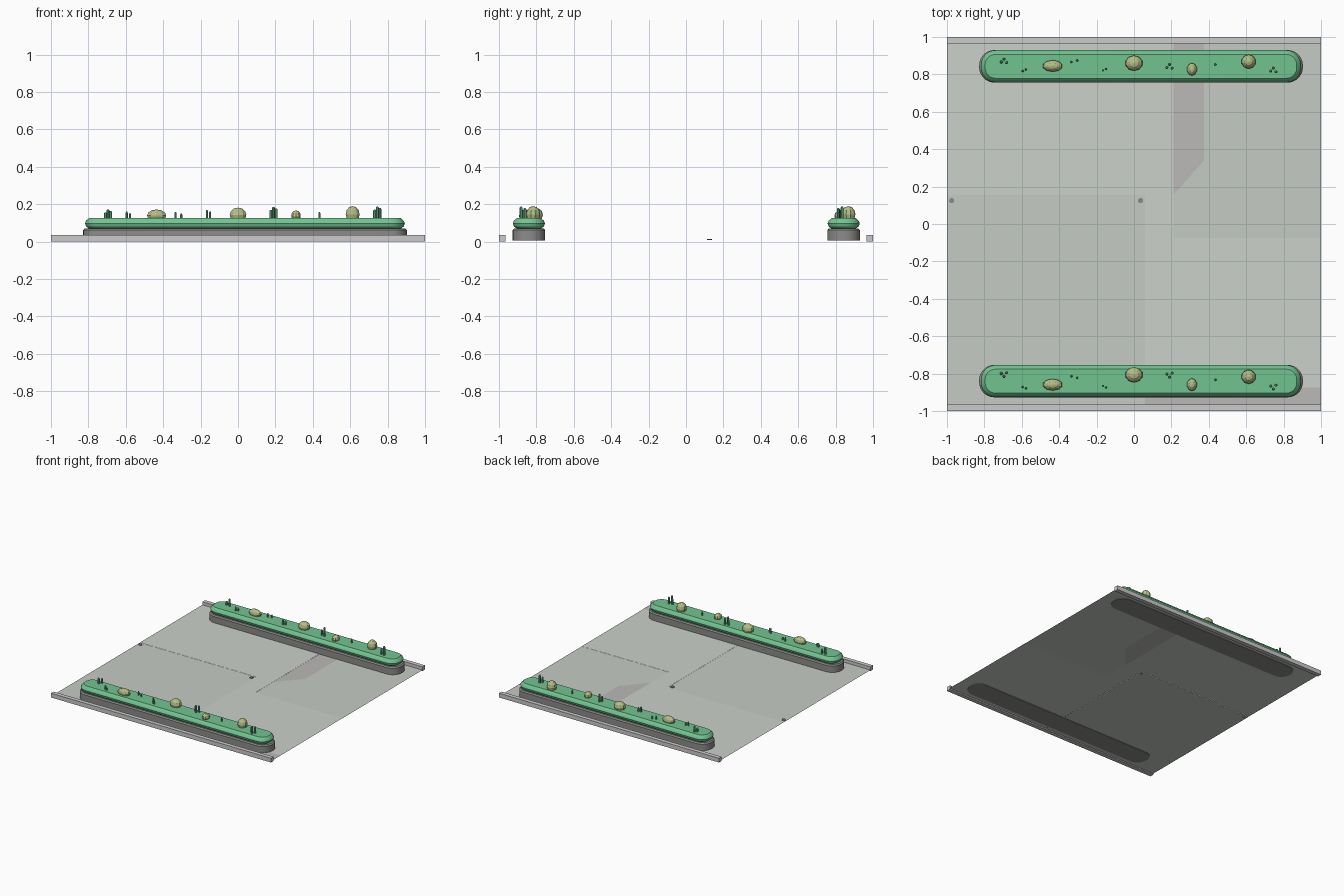
import bpy, bmesh, math
from mathutils import Matrix, Vector

if "Cube" in bpy.data.objects:
    bpy.data.objects.remove(bpy.data.objects["Cube"])


def material(name, color):
    m = bpy.data.materials.new(name)
    m.diffuse_color = (*color, 1)
    m.use_nodes = True
    m.node_tree.nodes["Principled BSDF"].inputs["Base Color"].default_value = m.diffuse_color
    return m


PAVING = material("paving", (0.60, 0.64, 0.59))
PAVING_ALT = material("paving_alt", (0.56, 0.60, 0.55))
ASPHALT = material("asphalt", (0.50, 0.49, 0.48))
STONE = material("dark_stone", (0.26, 0.26, 0.25))
GRASS = material("grass", (0.17, 0.55, 0.28))
STEM = material("stem", (0.14, 0.46, 0.25))
BUSH = material("bush", (0.45, 0.52, 0.24))


def finish(name, bm, mat=None, smooth=False):
    bmesh.ops.recalc_face_normals(bm, faces=bm.faces[:])
    me = bpy.data.meshes.new(name)
    bm.to_mesh(me)
    bm.free()
    ob = bpy.data.objects.new(name, me)
    bpy.context.collection.objects.link(ob)
    if mat:
        me.materials.append(mat)
    if smooth:
        bpy.context.view_layer.objects.active = ob
        ob.select_set(True)
        bpy.ops.object.shade_smooth_by_angle(angle=math.radians(30))
        ob.select_set(False)
    return ob


def panel(name, pts, z, mat):
    bm = bmesh.new()
    f = bm.faces.new([bm.verts.new((x, y, z)) for x, y in pts])
    f.normal_update()
    me = bpy.data.meshes.new(name)
    bm.to_mesh(me)
    bm.free()
    me.materials.append(mat)
    ob = bpy.data.objects.new(name, me)
    bpy.context.collection.objects.link(ob)


def rect(x0, x1, y0, y1):
    return [(x0, y0), (x1, y0), (x1, y1), (x0, y1)]


def outline(x0, x1, y0, y1, r, n=7):
    pts = []
    for cx, cy, a in ((x1 - r, y1 - r, 0), (x0 + r, y1 - r, 90),
                      (x0 + r, y0 + r, 180), (x1 - r, y0 + r, 270)):
        for i in range(n + 1):
            t = math.radians(a + 90 * i / n)
            pts.append((cx + r * math.cos(t), cy + r * math.sin(t)))
    return pts


def loft(name, bounds, r, levels, mat):
    """Rounded bar: each level is (inset, z)."""
    x0, x1, y0, y1 = bounds
    bm = bmesh.new()
    rings = [[bm.verts.new((x, y, z)) for x, y in
              outline(x0 + d, x1 - d, y0 + d, y1 - d, r - d)] for d, z in levels]
    n = len(rings[0])
    for a, b in zip(rings, rings[1:]):
        for i in range(n):
            bm.faces.new((a[i], a[(i + 1) % n], b[(i + 1) % n], b[i]))
    bm.faces.new(rings[0])
    bm.faces.new(rings[-1])
    finish(name, bm, mat, True)


# Thin paved floor, split into panels
panel("floor_front_left", rect(-1, 0.06, -0.97, 0.155), 0.009, PAVING_ALT)
panel("floor_back_left", rect(-1, 0.21, 0.155, 0.97), 0.010, PAVING)
panel("floor_front_right", rect(0.06, 1, -0.97, -0.075), 0.010, PAVING)
panel("floor_centre", rect(0.06, 0.21, -0.075, 0.155), 0.010, PAVING)
panel("floor_back_right", [(0.21, -0.075), (1, -0.075), (1, 0.97), (0.375, 0.97),
                           (0.375, 0.34), (0.21, 0.155)], 0.009, PAVING_ALT)
panel("floor_dark_wedge", [(0.21, 0.155), (0.375, 0.34), (0.375, 0.97), (0.21, 0.97)],
      0.009, ASPHALT)
panel("floor_dark_strip", rect(0.06, 1, -0.965, -0.875), 0.0115, ASPHALT)

# Kerbs along front and back edges
for name, y in (("kerb_front", -0.983), ("kerb_back", 0.983)):
    bm = bmesh.new()
    bmesh.ops.create_cube(bm, size=1, matrix=Matrix.Translation((0, y, 0.0175))
                          @ Matrix.Diagonal((2, 0.034, 0.035, 1)))
    finish(name, bm)

# Small floor studs
for x in (-0.975, 0.035):
    bm = bmesh.new()
    bmesh.ops.create_cone(bm, cap_ends=True, segments=12, radius1=0.014, radius2=0.014,
                          depth=0.006, matrix=Matrix.Translation((x, 0.125, 0.012)))
    finish("floor_stud", bm, STONE)

# Planting data: bushes are (x, y, rx, ry, top), stem clusters are (x, y, count, top)
BX = ((-0.435, 0.054, 0.031, 0.172), (0.0, 0.047, 0.041, 0.182),
      (0.31, 0.027, 0.034, 0.167), (0.613, 0.039, 0.038, 0.19))
SX = ((-0.695, 3, 0.172), (-0.587, 2, 0.16), (-0.32, 2, 0.158), (-0.158, 2, 0.17),
      (0.19, 3, 0.186), (0.435, 1, 0.158), (0.745, 3, 0.187))
BEDS = (("front", -0.84, (-0.859, -0.806, -0.859, -0.817),
         (-0.805, -0.875, -0.818, -0.87, -0.808, -0.833, -0.872)),
        ("back", 0.843, (0.845, 0.86, 0.827, 0.868),
         (0.872, 0.822, 0.87, 0.825, 0.843, 0.853, 0.824)))

for side, cy, bush_y, stem_y in BEDS:
    # Stone trough and grass mound
    loft("planter_base_" + side, (-0.828, 0.903, cy - 0.087, cy + 0.087), 0.082,
         [(0, 0.005), (0, 0.062), (0.009, 0.071)], STONE)
    loft("grass_mound_" + side, (-0.818, 0.892, cy - 0.086, cy + 0.086), 0.078,
         [(0.024, 0.068), (0.006, 0.081), (0, 0.098), (0.006, 0.112), (0.022, 0.126)], GRASS)

    # Faceted bushes
    for (x, rx, ry, top), y in zip(BX, bush_y):
        bm = bmesh.new()
        rz = (top - 0.12) / 1.6
        bmesh.ops.create_uvsphere(bm, u_segments=10, v_segments=6, radius=1,
                                  matrix=Matrix.Translation((x, y, top - rz))
                                  @ Matrix.Diagonal((rx, ry, rz, 1)))
        finish("bush_" + side, bm, BUSH)

    # Clusters of little stems with pointed tips
    bm = bmesh.new()
    for (x, count, top), y in zip(SX, stem_y):
        r = 0.0085 if count == 3 else 0.006
        spots = ((0, 0.010), (0.014, -0.010), (-0.014, -0.006)) if count == 3 else \
                ((-0.008, -0.004), (0.009, 0.004)) if count == 2 else ((0, 0),)
        for i, (dx, dy) in enumerate(spots):
            if side == "front":
                dy = -dy
            if abs(x + 0.32) < 0.01:
                dx *= 1.8
            t = top - 0.008 * i
            for z0, z1, r2 in ((0.118, t - 0.006, r), (t - 0.006, t, r * 0.5)):
                bmesh.ops.create_cone(bm, cap_ends=True, segments=7, radius1=r, radius2=r2,
                                      depth=z1 - z0, matrix=Matrix.Translation(
                                          (x + dx, y + dy, (z0 + z1) / 2)))
    bmesh.ops.remove_doubles(bm, verts=bm.verts[:], dist=0.0001)
    finish("stems_" + side, bm, STEM)
